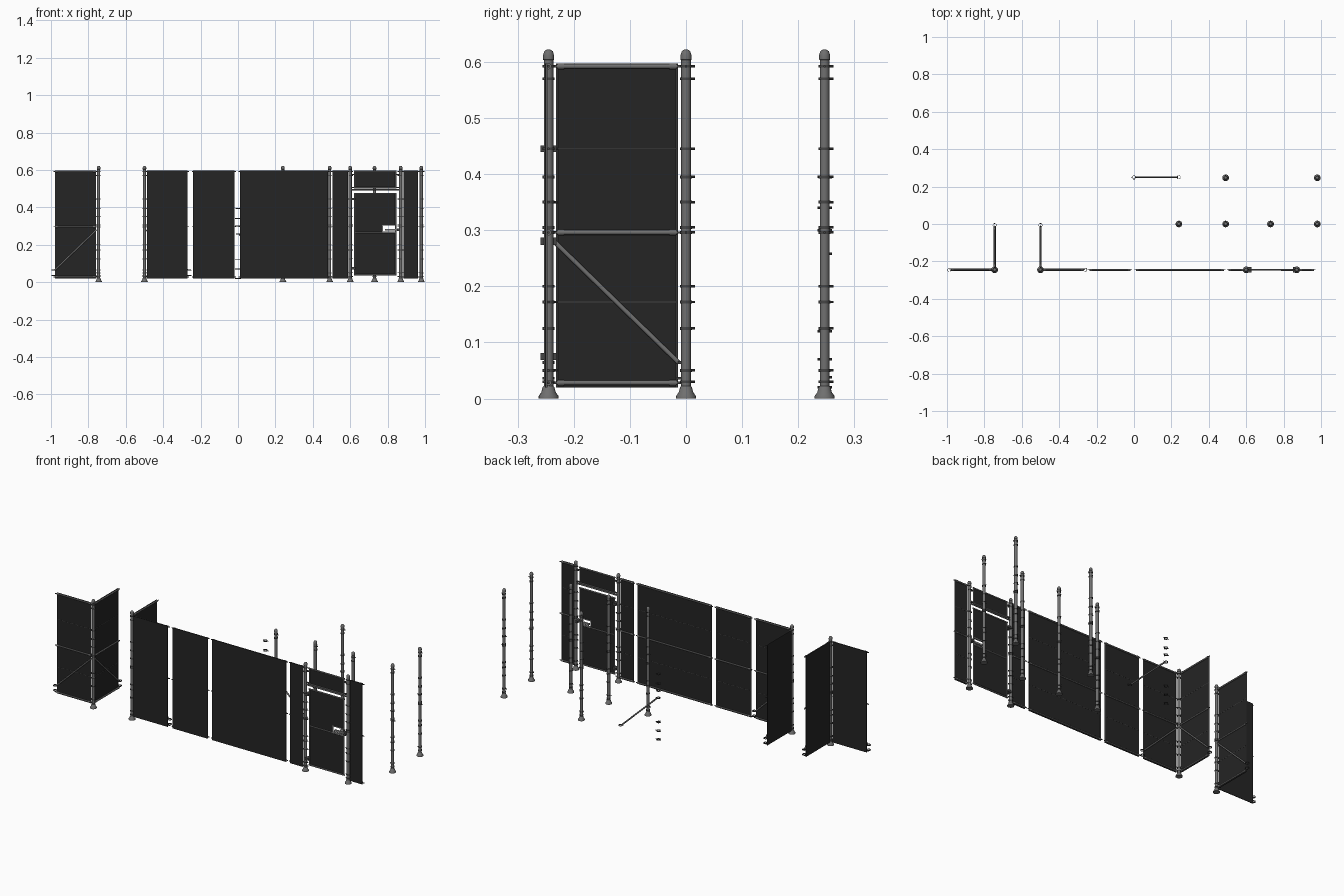
import bpy, bmesh, math
from mathutils import Vector, Matrix

if "Cube" in bpy.data.objects:
    bpy.data.objects.remove(bpy.data.objects["Cube"])


def material(name, v):
    m = bpy.data.materials.new(name)
    m.diffuse_color = (*v, 1)
    m.use_nodes = True
    m.node_tree.nodes["Principled BSDF"].inputs["Base Color"].default_value = m.diffuse_color
    return m


STEEL = material("galvanised grey", (0.16, 0.16, 0.16))
SHEET = material("dark sheet", (0.018, 0.018, 0.018))
DARK = material("dark fitting", (0.06, 0.06, 0.06))
LIGHT = material("light fitting", (0.3, 0.3, 0.3))


def finish(bm, name, mat):
    bmesh.ops.remove_doubles(bm, verts=bm.verts, dist=1e-6)
    bmesh.ops.recalc_face_normals(bm, faces=bm.faces)
    me = bpy.data.meshes.new(name)
    bm.to_mesh(me)
    bm.free()
    me.materials.append(mat)
    ob = bpy.data.objects.new(name, me)
    bpy.context.collection.objects.link(ob)
    return ob


def tube(bm, a, b, r, seg=12):
    a, b = Vector(a), Vector(b)
    d = b - a
    rot = d.to_track_quat('Z', 'Y').to_matrix().to_4x4()
    bmesh.ops.create_cone(bm, cap_ends=True, segments=seg, radius1=r, radius2=r,
                          depth=d.length, matrix=Matrix.Translation((a + b) / 2) @ rot)


def box(bm, lo, hi):
    lo, hi = Vector(lo), Vector(hi)
    bmesh.ops.create_cube(bm, size=1, matrix=Matrix.Translation((lo + hi) / 2)
                          @ Matrix.Diagonal((*(hi - lo), 1)))


def lathe(bm, x, y, z, profile, closed=False, seg=16):
    rows = []
    for r, h in profile:
        rows.append([bm.verts.new((x + r * math.cos(2 * math.pi * i / seg),
                                   y + r * math.sin(2 * math.pi * i / seg), z + h))
                     for i in range(seg)])
    pairs = list(zip(rows, rows[1:])) + ([(rows[-1], rows[0])] if closed else [])
    for p, q in pairs:
        for i in range(seg):
            j = (i + 1) % seg
            bm.faces.new((p[i], p[j], q[j], q[i]))


def clamp(bm, x, y, z, dirs=()):
    # hollow collar with bolt stubs
    lathe(bm, x, y, z, [(0.0083, -0.0025), (0.0105, -0.0025),
                        (0.0105, 0.0025), (0.0083, 0.0025)], True, 12)
    for dx, dy in dirs:
        tube(bm, (x + dx * 0.009, y + dy * 0.009, z),
             (x + dx * 0.016, y + dy * 0.016, z), 0.0022, 8)


POST = [(0, 0), (0.018, 0), (0.018, 0.004), (0.013, 0.011), (0.0105, 0.02),
        (0.0085, 0.022), (0.0085, 0.603), (0.0098, 0.604), (0.0098, 0.612),
        (0.0075, 0.619), (0.004, 0.6215), (0, 0.622)]
LEVELS = (0.03, 0.05, 0.125, 0.172, 0.2, 0.296, 0.305, 0.35, 0.395, 0.445, 0.57, 0.592)


def post(name, x, y, dirs):
    bm = bmesh.new()
    lathe(bm, x, y, 0, POST)
    finish(bm, name, STEEL)
    bm = bmesh.new()
    for i, z in enumerate(LEVELS):
        clamp(bm, x, y, z, [dirs[i % len(dirs)], dirs[0]] if i % 2 else [dirs[0]])
    finish(bm, name + "_clamps", DARK)


def panel(name, start, u, length, n, brace=False):
    # sheet on one side, rails and optional brace on the side facing n
    s, u, n = Vector((*start, 0)), Vector((*u, 0)), Vector((*n, 0))

    def P(t, z, d=0.0):
        return s + u * t + n * d + Vector((0, 0, z))

    def slab(bm, t0, t1, z0, z1, d0, d1):
        a, b = P(t0, z0, d0), P(t1, z1, d1)
        box(bm, [min(i, j) for i, j in zip(a, b)], [max(i, j) for i, j in zip(a, b)])

    bm = bmesh.new()
    slab(bm, 0, length, 0.02, 0.597, -0.006, -0.003)
    finish(bm, name + "_sheet", SHEET)

    bm = bmesh.new()
    for z in (0.028, 0.296, 0.592):
        tube(bm, P(0.001, z), P(length - 0.001, z), 0.0042)
        for t0, t1 in ((0.003, 0.014), (length - 0.014, length - 0.003)):
            tube(bm, P(t0, z), P(t1, z), 0.0054)
    for t in (0.001, length - 0.001):
        tube(bm, P(t, 0.02, -0.003), P(t, 0.597, -0.003), 0.0015, 8)
    if brace:
        tube(bm, P(-0.004, 0.28, 0.002), P(length + 0.002, 0.064, 0.002), 0.0042)
    finish(bm, name + "_rails", STEEL)

    bm = bmesh.new()
    for z in (0.172, 0.445):
        slab(bm, 0, length, z - 0.0007, z + 0.0007, -0.003, -0.0025)
    for z in (0.028, 0.296, 0.592):
        for t in (-0.008, length - 0.002):
            slab(bm, t, t + 0.01, z - 0.002, z + 0.002, -0.002, 0.002)
    if brace:
        e = P(length + 0.009, 0)
        for z in (0.036, 0.064):
            clamp(bm, e.x, e.y, z, [(u.x * 0.7, u.y * 0.7)])
    finish(bm, name + "_fittings", DARK)


# Posts
X, NX, Y, NY = (1, 0), (-1, 0), (0, 1), (0, -1)
for i, (x, y) in enumerate([(0.24, 0), (0.49, 0), (0.73, 0), (0.98, 0), (0.49, 0.247), (0.98, 0.247)]):
    post(f"free_post_{i + 1}", x, y, [Y, NX, X])
W = -0.245
post("outer_corner_post", -0.745, W, [NX, Y])
post("inner_corner_post", -0.5, W, [X, Y])
post("door_post_left", 0.6, W, [X, NX])
post("door_post_right", 0.87, W, [NX, X])

# Fence panels
panel("outer_corner_front_panel", (-0.76, W), NX, 0.218, NY, True)
panel("outer_corner_side_panel", (-0.745, -0.231), Y, 0.216, X, True)
panel("inner_corner_front_panel", (-0.486, W), X, 0.216, Y, True)
panel("inner_corner_side_panel", (-0.5, -0.231), Y, 0.216, X, True)
panel("short_panel", (-0.239, W), X, 0.221, Y)
panel("long_panel", (0.01, W), X, 0.47, Y)
panel("door_left_panel", (0.505, W), X, 0.083, Y)
panel("door_right_panel", (0.885, W), X, 0.078, Y)

# Door and transom sheets, leaving a latch opening
bm = bmesh.new()
for x0, x1, z0, z1 in ((0.627, 0.843, 0.505, 0.592), (0.627, 0.843, 0.045, 0.268),
                       (0.627, 0.772, 0.268, 0.304), (0.627, 0.843, 0.304, 0.475)):
    box(bm, (x0, W - 0.0015, z0), (x1, W + 0.0015, z1))
finish(bm, "door_sheet", SHEET)

# Door leaf frame, transom frame and header
bm = bmesh.new()
for z0, z1 in ((0.04, 0.474), (0.504, 0.592)):
    for x in (0.625, 0.843):
        tube(bm, (x, W, z0), (x, W, z1), 0.004)
    for z in (z0, z1):
        tube(bm, (0.621, W, z), (0.847, W, z), 0.004)
tube(bm, (0.625, W, 0.264), (0.843, W, 0.264), 0.004)
tube(bm, (0.608, W, 0.495), (0.862, W, 0.495), 0.004)
finish(bm, "door_frame", STEEL)

# Hinges, latch keeper and transom tabs
bm = bmesh.new()
for z in (0.075, 0.445):
    box(bm, (0.606, W - 0.014, z - 0.006), (0.628, W + 0.014, z + 0.006))
box(bm, (0.85, W - 0.014, 0.274), (0.864, W + 0.014, 0.287))
for z in (0.507, 0.575):
    for x in (0.606, 0.847):
        box(bm, (x, W - 0.004, z - 0.003), (x + 0.018, W + 0.004, z + 0.003))
finish(bm, "door_hinges", DARK)

# Latch frame with bolt
bm = bmesh.new()
for lo, hi in (((0.77, 0.266), (0.774, 0.306)), ((0.77, 0.302), (0.843, 0.306)),
               ((0.77, 0.266), (0.843, 0.270))):
    box(bm, (lo[0], W - 0.004, lo[1]), (hi[0], W + 0.004, hi[1]))
box(bm, (0.785, W - 0.005, 0.276), (0.856, W + 0.005, 0.285))
finish(bm, "door_latch", LIGHT)

# Loose brace with end clamps and spare clamps stacked above one another
bm = bmesh.new()
tube(bm, (0.008, 0.25, 0.255), (0.232, 0.25, 0.042), 0.0042)
finish(bm, "loose_brace", STEEL)
bm = bmesh.new()
clamp(bm, 0.24, 0.25, 0.038, [NX])
clamp(bm, 0, 0.25, 0.258, [X])
for z in (0.02, 0.07, 0.12, 0.3, 0.34, 0.395):
    clamp(bm, 0, 0.25, z, [X, NX, NY])
finish(bm, "spare_clamps", DARK)

# Smooth round parts while keeping edges sharp
for ob in bpy.context.collection.objects:
    ob.select_set(True)
    bpy.context.view_layer.objects.active = ob
bpy.ops.object.shade_smooth_by_angle(angle=math.radians(40))
